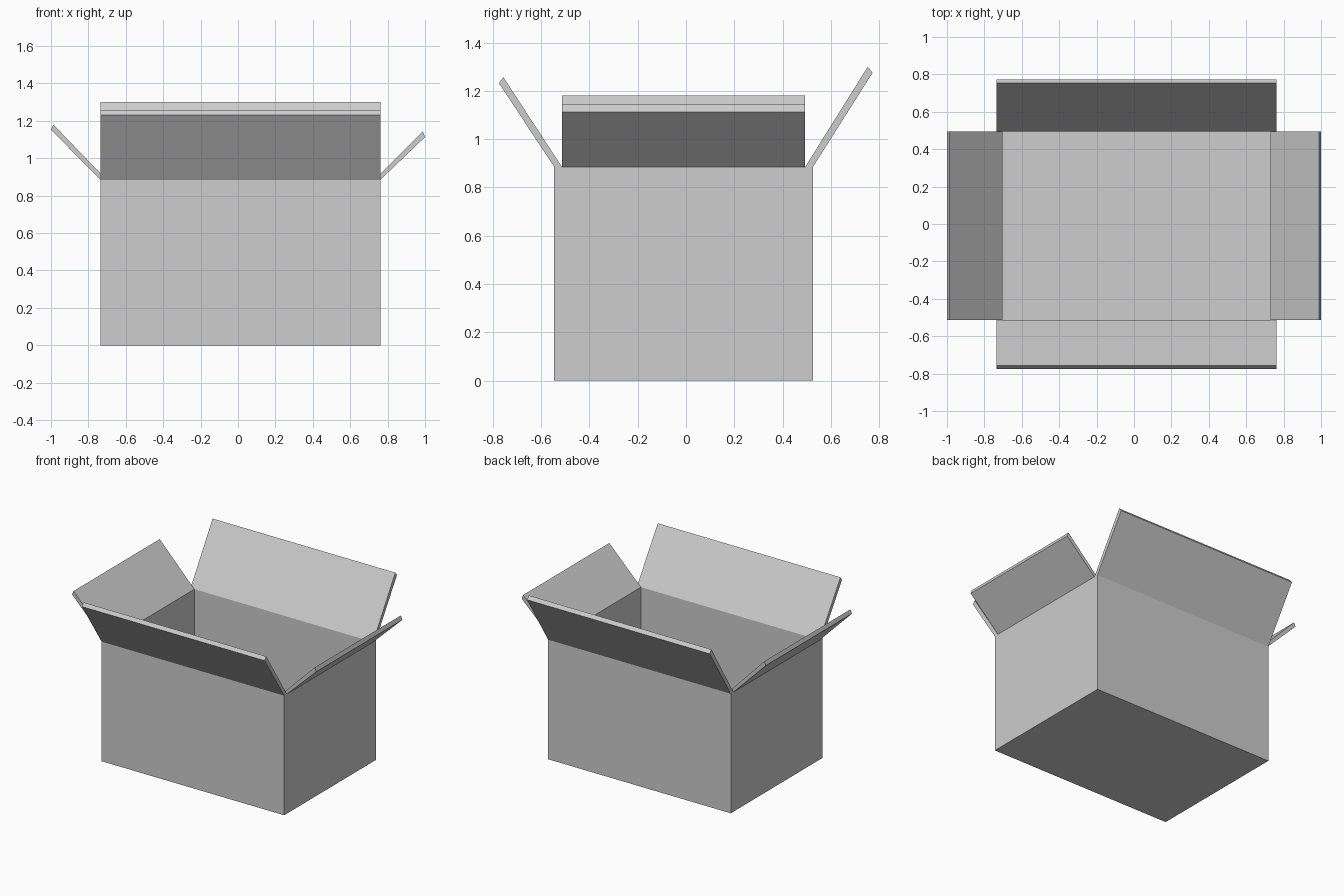
import bpy
import bmesh
from mathutils import Vector

cube = bpy.data.objects.get("Cube")
if cube:
    bpy.data.objects.remove(cube, do_unlink=True)

# One plain grey board colour
board = bpy.data.materials.new("light grey board")
board.use_nodes = True
grey = (0.61, 0.61, 0.61, 1)
board.diffuse_color = grey
bsdf = next(n for n in board.node_tree.nodes if n.type == "BSDF_PRINCIPLED")
bsdf.inputs["Base Color"].default_value = grey

# Outer box limits, rim height and board thickness
X0, X1 = -0.735, 0.761
Y0, Y1 = -0.546, 0.526
RIM, WALL = 0.885, 0.032


def add_object(name, bm):
    bmesh.ops.recalc_face_normals(bm, faces=bm.faces[:])
    mesh = bpy.data.meshes.new(name)
    bm.to_mesh(mesh)
    bm.free()
    mesh.materials.append(board)
    obj = bpy.data.objects.new(name, mesh)
    bpy.context.collection.objects.link(obj)


def prism(name, profile, sweep):
    """Extrude a closed profile of 3D points along a vector."""
    bm = bmesh.new()
    face = bm.faces.new([bm.verts.new(p) for p in profile])
    result = bmesh.ops.extrude_face_region(bm, geom=[face], use_keep_orig=True)
    moved = [v for v in result["geom"] if isinstance(v, bmesh.types.BMVert)]
    bmesh.ops.translate(bm, verts=moved, vec=Vector(sweep))
    add_object(name, bm)


# Hollow box body: inset the top face and push it down to the floor
bm = bmesh.new()
bmesh.ops.create_cube(bm, size=1)
for v in bm.verts:
    v.co = (X1 if v.co.x > 0 else X0,
            Y1 if v.co.y > 0 else Y0,
            RIM if v.co.z > 0 else 0)
bm.normal_update()
top = max(bm.faces, key=lambda f: f.calc_center_median().z)
bmesh.ops.inset_region(bm, faces=[top], thickness=WALL, use_even_offset=True)
floor = bmesh.ops.extrude_face_region(bm, geom=[top])["geom"]
bmesh.ops.translate(bm, vec=(0, 0, WALL - RIM),
                    verts=[v for v in floor if isinstance(v, bmesh.types.BMVert)])
if top.is_valid:
    bmesh.ops.delete(bm, geom=[top], context="FACES_ONLY")
add_object("box_body", bm)

# Long flaps: hinge position, inward direction, outer tip, inner tip (y, z)
for name, hinge, inward, outer, inner in (
        ("front_flap", Y0, 1, (-0.775, 1.232), (-0.757, 1.257)),
        ("back_flap", Y1, -1, (0.773, 1.275), (0.753, 1.300))):
    outline = [(hinge, RIM), outer, inner, (hinge + inward * WALL, RIM)]
    prism(name, [(X0, y, z) for y, z in outline], (X1 - X0, 0, 0))

# Short flaps, fitted between the long walls (x, z)
for name, hinge, inward, outer, inner in (
        ("left_flap", X1, -1, (1.0, 1.113), (0.988, 1.143)),
        ("right_flap", X0, 1, (-1.0, 1.152), (-0.987, 1.180))):
    outline = [(hinge, RIM), outer, inner, (hinge + inward * WALL, RIM)]
    prism(name, [(x, Y0 + WALL, z) for x, z in outline],
          (0, Y1 - Y0 - 2 * WALL, 0))
